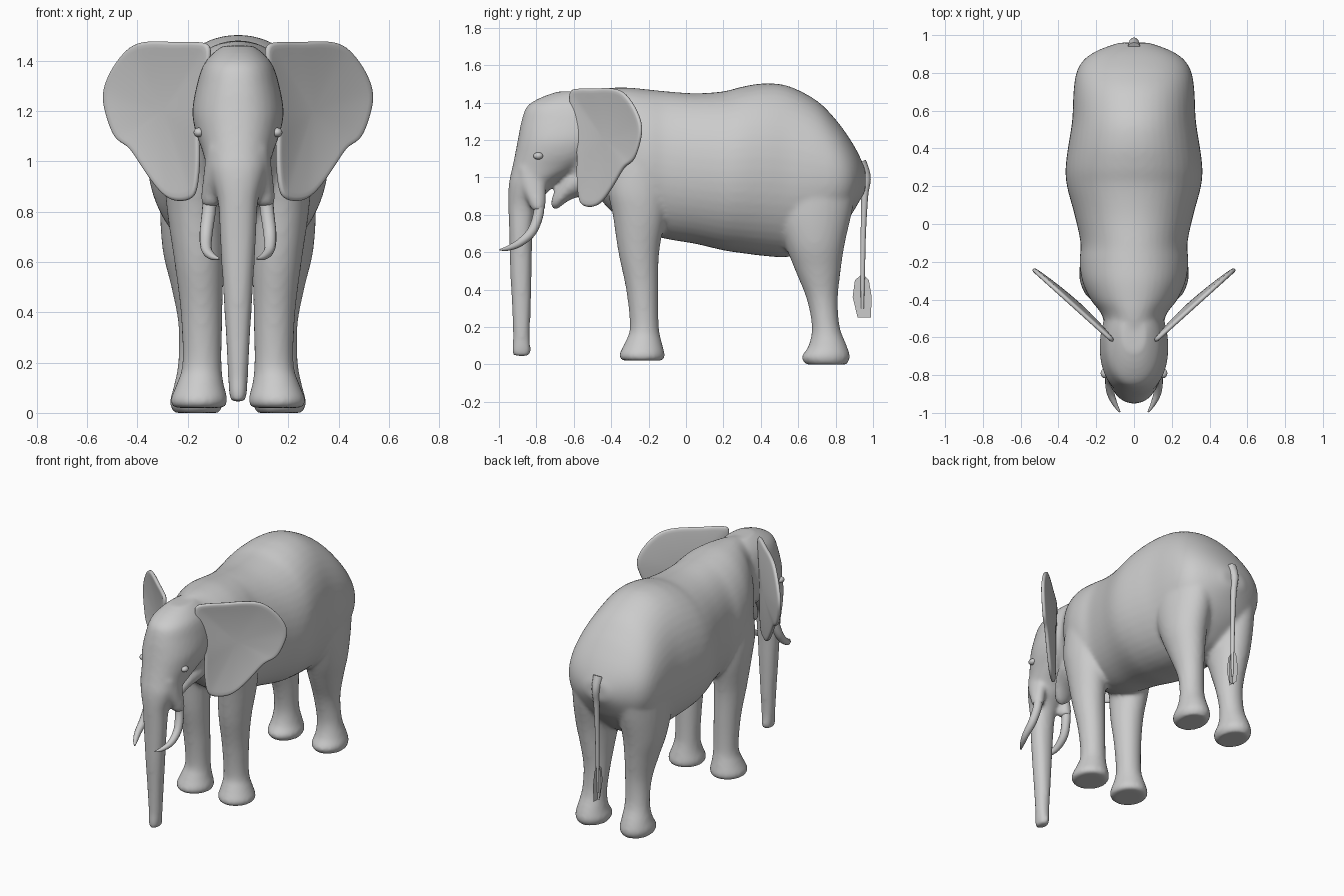
import bpy, bmesh, math
from mathutils import Vector

if "Cube" in bpy.data.objects:
    bpy.data.objects.remove(bpy.data.objects["Cube"])


def new_object(name, bm):
    bmesh.ops.recalc_face_normals(bm, faces=bm.faces)
    for f in bm.faces:
        f.smooth = True
    me = bpy.data.meshes.new(name)
    bm.to_mesh(me)
    bm.free()
    ob = bpy.data.objects.new(name, me)
    bpy.context.collection.objects.link(ob)
    return ob


def spline(rows, steps=4, closed=False):
    """Catmull-Rom interpolation through rows of numbers."""
    n, out = len(rows), []
    get = (lambda i: rows[i % n]) if closed else (lambda i: rows[max(0, min(n - 1, i))])
    for i in range(n if closed else n - 1):
        for k in range(steps):
            t = k / steps
            out.append([0.5 * (2 * b + (c - a) * t + (2 * a - 5 * b + 4 * c - d) * t * t
                               + (3 * b - a - 3 * c + d) * t ** 3)
                        for a, b, c, d in zip(get(i - 1), get(i), get(i + 1), get(i + 2))])
    return out if closed else out + [list(rows[-1])]


def loft(bm, axis, rows, side=1, power=2.0, n=32):
    """Rows: position on axis, low and high on the other axis, centre x, half width."""
    rings = []
    for s, lo, hi, cx, rx in spline(rows):
        ring = []
        for i in range(n):
            a = 2 * math.pi * i / n
            c, d = math.cos(a), math.sin(a)
            u = math.copysign(abs(c) ** (2 / power), c)
            v = math.copysign(abs(d) ** (2 / power), d)
            x, w = side * (cx + rx * u), (lo + hi) / 2 + (hi - lo) / 2 * v
            ring.append(bm.verts.new((x, s, w) if axis == 'y' else (x, w, s)))
        rings.append(ring)
    for r, q in zip(rings, rings[1:]):
        for i in range(n):
            bm.faces.new((r[i], r[(i + 1) % n], q[(i + 1) % n], q[i]))
    bm.faces.new(rings[0])
    bm.faces.new(rings[-1])


def tube(name, pts):
    """Tapered curve; points are x, y, z, radius."""
    cu = bpy.data.curves.new(name, 'CURVE')
    cu.dimensions = '3D'
    cu.bevel_depth = 1
    cu.bevel_resolution = 4
    cu.use_fill_caps = True
    path = spline(pts, 6)
    sp = cu.splines.new('POLY')
    sp.points.add(len(path) - 1)
    for p, (x, y, z, r) in zip(sp.points, path):
        p.co = (x, y, z, 1)
        p.radius = r
    sp.use_smooth = True
    ob = bpy.data.objects.new(name, cu)
    bpy.context.collection.objects.link(ob)


# Body: torso, head with trunk, jaw, legs and tusk sheaths fused into one skin
bm = bmesh.new()
torso = [(-.66, .98, 1.42, .10), (-.58, .94, 1.455, .145), (-.48, .90, 1.475, .17),
         (-.40, .82, 1.48, .23), (-.30, .75, 1.48, .275), (-.20, .70, 1.47, .288),
         (-.10, .67, 1.46, .283), (.05, .645, 1.45, .315), (.20, .61, 1.46, .355),
         (.30, .595, 1.485, .362), (.42, .58, 1.503, .347), (.55, .575, 1.488, .327),
         (.70, .62, 1.41, .32), (.80, .70, 1.31, .305), (.87, .78, 1.215, .265),
         (.92, .86, 1.13, .19), (.96, .93, 1.04, .08)]
loft(bm, 'y', [(y, a, b, 0, w) for y, a, b, w in torso], power=2.1, n=48)
head = [(1.46, -.68, -.50, .06), (1.43, -.77, -.42, .10), (1.38, -.85, -.40, .14),
        (1.30, -.88, -.38, .165), (1.20, -.90, -.40, .182), (1.12, -.915, -.45, .17),
        (1.05, -.93, -.55, .145), (.98, -.945, -.68, .125), (.92, -.95, -.74, .105),
        (.84, -.95, -.80, .08), (.70, -.945, -.82, .072), (.50, -.94, -.825, .06),
        (.30, -.93, -.83, .048), (.15, -.925, -.835, .04), (.08, -.93, -.83, .036),
        (.045, -.925, -.835, .028)]
loft(bm, 'z', [(z, a, b, 0, w) for z, a, b, w in head], power=2.2)
loft(bm, 'y', [(-.72, .84, .88, 0, .03), (-.69, .83, .95, 0, .06), (-.62, .88, 1.05, 0, .10),
               (-.52, .91, 1.10, 0, .13), (-.44, .95, 1.10, 0, .10)])
for side in (-1, 1):
    loft(bm, 'z', [(.02, -.34, -.125, .155, .10), (.05, -.357, -.113, .155, .114),
                   (.12, -.325, -.13, .15, .092), (.20, -.30, -.145, .143, .078),
                   (.40, -.32, -.148, .145, .083), (.60, -.362, -.143, .155, .098),
                   (.80, -.392, -.108, .17, .112), (.95, -.42, -.10, .175, .115),
                   (1.15, -.40, -.10, .17, .10), (1.30, -.35, -.12, .13, .07)], side)
    loft(bm, 'z', [(.0, .64, .86, .165, .09), (.04, .618, .877, .165, .107),
                   (.10, .655, .86, .165, .092), (.20, .673, .822, .16, .078),
                   (.35, .645, .812, .155, .082), (.50, .585, .827, .165, .10),
                   (.65, .525, .85, .175, .125), (.85, .45, .895, .165, .145),
                   (1.05, .45, .92, .15, .14), (1.20, .50, .85, .13, .10)], side)
    loft(bm, 'z', [(.82, -.825, -.755, .108, .034), (.86, -.84, -.75, .107, .04),
                   (.95, -.88, -.75, .095, .042), (1.05, -.90, -.76, .085, .04)], side)
body = new_object('body', bm)
rm = body.modifiers.new('fuse', 'REMESH')
rm.mode = 'VOXEL'
rm.voxel_size = 0.013
rm.use_smooth_shade = True
sm = body.modifiers.new('soften', 'SMOOTH')
sm.factor = 0.5
sm.iterations = 8

# Ears: wide cupped fans sweeping back from the head
outline = [(.11, 1.45), (.16, 1.475), (.25, 1.475), (.35, 1.478), (.43, 1.455), (.50, 1.37),
           (.537, 1.27), (.52, 1.17), (.485, 1.09), (.43, 1.05), (.37, .96), (.31, .88),
           (.26, .845), (.20, .845), (.168, .88), (.155, 1.0), (.155, 1.15), (.13, 1.30)]
edge = spline(outline, 3, closed=True)
for side, name in ((-1, 'right_ear'), (1, 'left_ear')):
    bm = bmesh.new()

    def ear_point(px, pz, t):
        x, z = .29 + (px - .29) * t, 1.2 + (pz - 1.2) * t
        y = -.24 - .9 * (.535 - x) + .03 * (1 - t * t)
        return bm.verts.new((side * x, y, z))

    rings = [[ear_point(px, pz, t) for px, pz in edge] for t in (.25, .5, .75, .92, 1)]
    m = len(edge)
    for r, q in zip(rings, rings[1:]):
        for i in range(m):
            bm.faces.new((r[i], r[(i + 1) % m], q[(i + 1) % m], q[i]))
    hub = ear_point(.29, 1.2, 0)
    for i in range(m):
        bm.faces.new((hub, rings[0][i], rings[0][(i + 1) % m]))
    ear = new_object(name, bm)
    so = ear.modifiers.new('thickness', 'SOLIDIFY')
    so.thickness = 0.024
    so.offset = 0
    ear.modifiers.new('round', 'SUBSURF').levels = 1

# Tusks and eyes
for side, name in ((-1, 'right'), (1, 'left')):
    tube(name + '_tusk', [(side * .11, -.785, .88, .029), (side * .116, -.79, .80, .028),
                          (side * .127, -.825, .71, .026), (side * .125, -.89, .65, .021),
                          (side * .102, -.95, .622, .014), (side * .075, -.995, .613, .004)])
    bm = bmesh.new()
    bmesh.ops.create_uvsphere(bm, u_segments=16, v_segments=10, radius=.024)
    bmesh.ops.scale(bm, vec=(.9, 1.1, .8), verts=bm.verts)
    bmesh.ops.translate(bm, vec=(side * .155, -.79, 1.115), verts=bm.verts)
    new_object(name + '_eye', bm)

# Tail with a tuft made of crossed cards
tube('tail', [(0, .93, 1.08, .035), (0, .962, 1.0, .026), (0, .955, .90, .019),
              (0, .948, .70, .014), (0, .945, .50, .012), (0, .943, .30, .008)])
bm = bmesh.new()
card = [(-.025, .25), (.045, .25), (.05, .36), (.035, .45), (0, .485), (-.04, .45), (-.052, .36)]
for angle, width in ((90, 1), (0, .5)):
    c, s = math.cos(math.radians(angle)), math.sin(math.radians(angle))
    bm.faces.new([bm.verts.new((u * c * width, .943 + u * s * width, z)) for u, z in card])
new_object('tail_tuft', bm)
